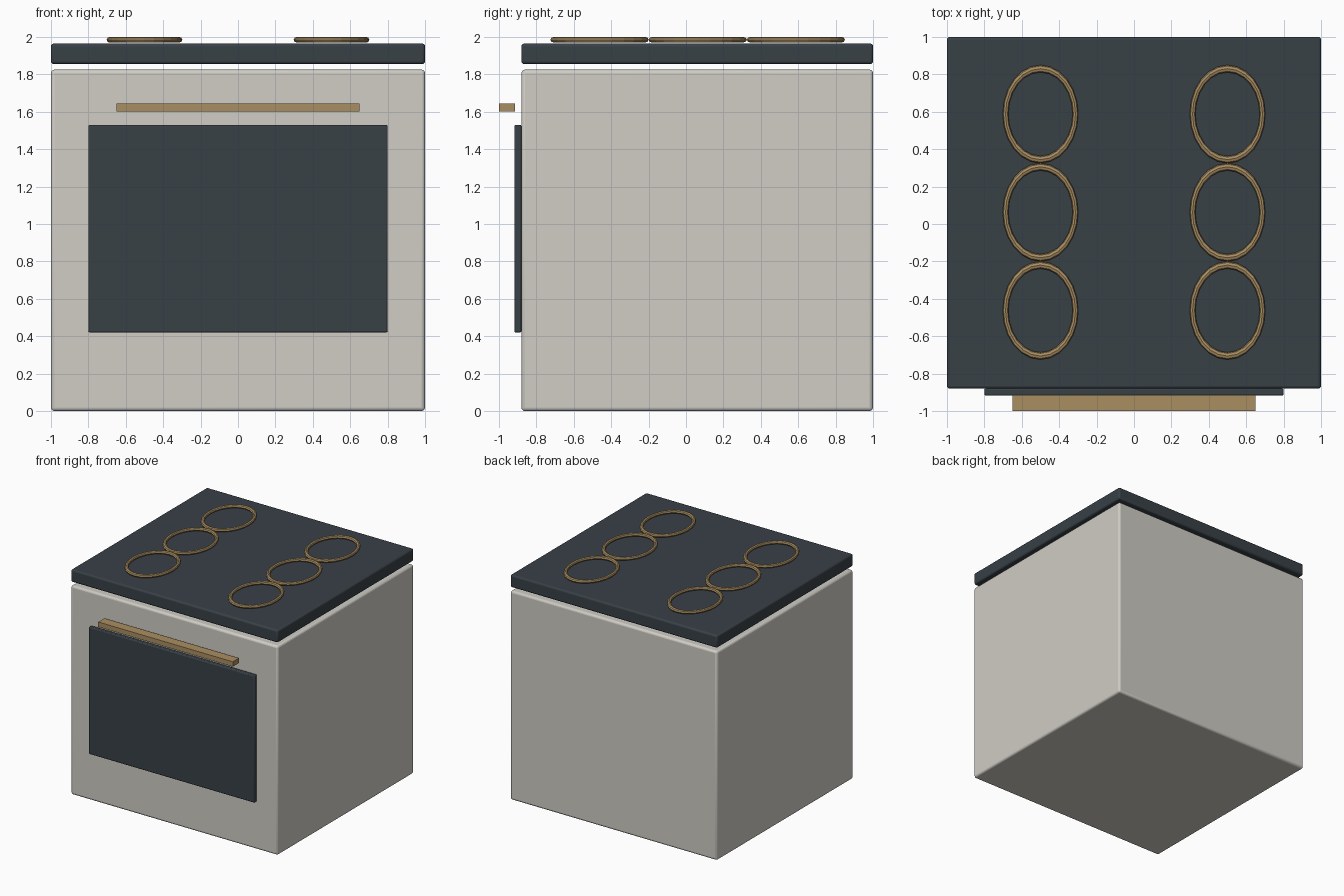
import bpy

if "Cube" in bpy.data.objects:
    bpy.data.objects.remove(bpy.data.objects["Cube"])


def material(name, rgb):
    m = bpy.data.materials.new(name)
    m.diffuse_color = (*rgb, 1)
    m.use_nodes = True
    m.node_tree.nodes["Principled BSDF"].inputs["Base Color"].default_value = m.diffuse_color
    return m


cream = material("cream_enamel", (0.63, 0.61, 0.56))
dark = material("dark_glass", (0.04, 0.052, 0.062))
brass = material("brass", (0.40, 0.27, 0.12))


def box(name, lo, hi, mat, bevel=0.0, segments=2):
    mid = [(a + b) / 2 for a, b in zip(lo, hi)]
    bpy.ops.mesh.primitive_cube_add(size=1, location=mid)
    ob = bpy.context.object
    ob.name = name
    ob.scale = [b - a for a, b in zip(lo, hi)]
    bpy.ops.object.transform_apply(location=False, rotation=False, scale=True)
    ob.data.materials.append(mat)
    if bevel:
        mod = ob.modifiers.new("soft_edges", 'BEVEL')
        mod.width = bevel
        mod.segments = segments
        bpy.ops.object.shade_smooth_by_angle()
    return ob


# Oven body and the cooktop slab floating just above it
box("oven_body", (-1, -0.88, 0), (1, 1, 1.825), cream, 0.018, 3)
box("cooktop", (-1, -0.88, 1.855), (1, 1, 1.965), dark, 0.015, 3)

# Door panel and handle on the front
box("oven_door", (-0.8, -0.918, 0.42), (0.8, -0.88, 1.53), dark, 0.008)
box("door_handle", (-0.65, -1, 1.602), (0.65, -0.915, 1.645), brass)

# Two columns of three oval burner rings
for side, x in (("left", -0.5), ("right", 0.5)):
    for row, y in (("front", -0.4625), ("middle", 0.0625), ("rear", 0.5875)):
        bpy.ops.mesh.primitive_torus_add(
            location=(x, y, 1.985), major_radius=0.187, minor_radius=0.015,
            major_segments=24, minor_segments=8)
        ring = bpy.context.object
        ring.name = f"burner_ring_{side}_{row}"
        ring.scale = (1, 1.3, 1)
        bpy.ops.object.transform_apply(location=False, rotation=False, scale=True)
        ring.data.materials.append(brass)
